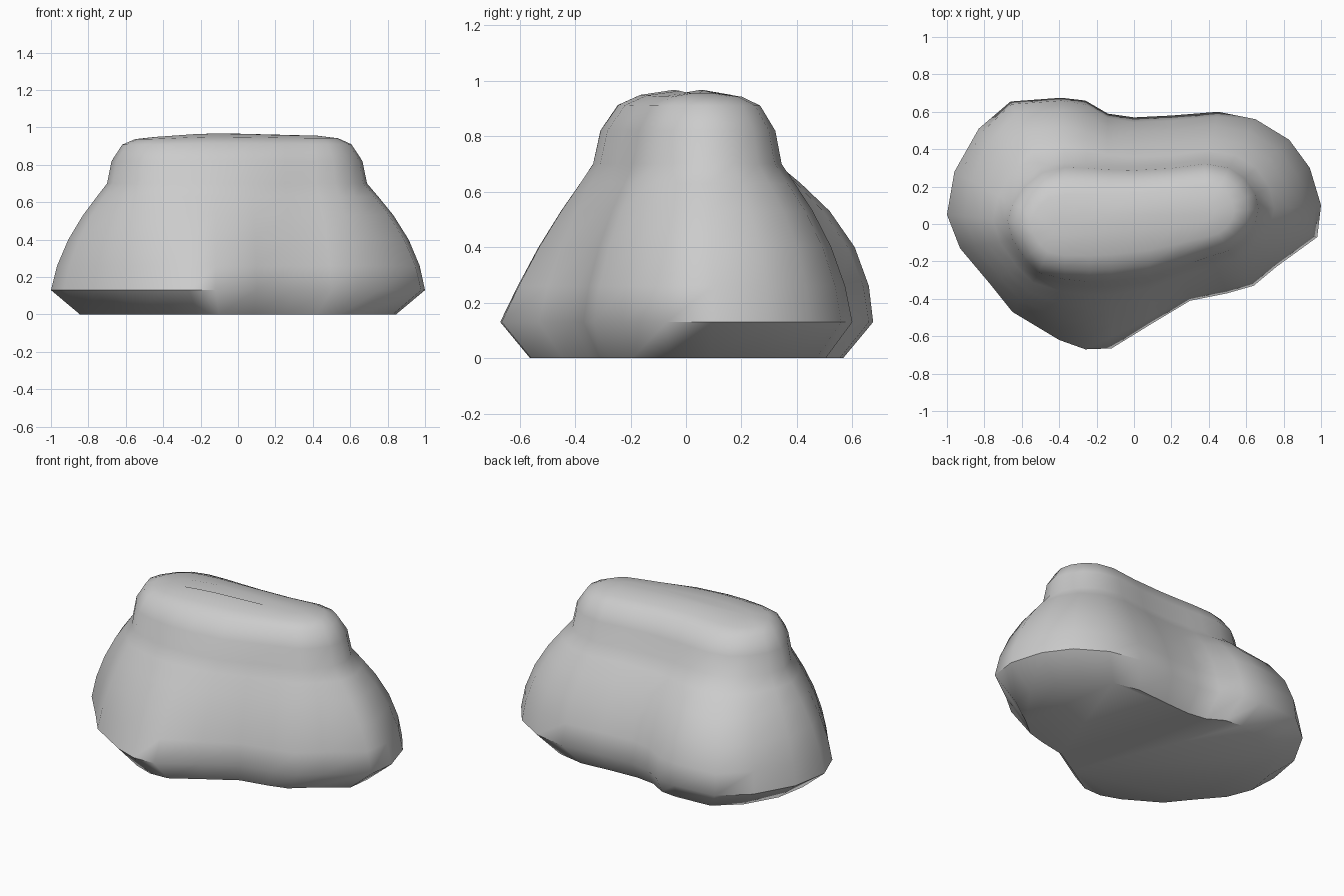
import bpy, bmesh, math

if "Cube" in bpy.data.objects:
    bpy.data.objects.remove(bpy.data.objects["Cube"])

# Widest outline (near the ground) and matching neck outline, counterclockwise from +x
BASE = [(1, .1), (.94, .3), (.83, .45), (.65, .56), (.45, .6), (.2, .58), (0, .57),
        (-.14, .59), (-.26, .66), (-.39, .675), (-.66, .655), (-.83, .51), (-.96, .28),
        (-1, .05), (-.93, -.13), (-.77, -.32), (-.65, -.47), (-.4, -.62), (-.26, -.67),
        (-.12, -.665), (.1, -.53), (.3, -.41), (.5, -.37), (.64, -.33), (.76, -.23), (.98, -.07)]
NECK = [(.69, .08), (.67, .17), (.61, .26), (.52, .32), (.38, .345), (.2, .32), (0, .31),
        (-.14, .315), (-.25, .325), (-.37, .33), (-.5, .3), (-.6, .22), (-.67, .12),
        (-.7, .02), (-.67, -.09), (-.6, -.2), (-.52, -.28), (-.37, -.32), (-.24, -.335),
        (-.12, -.335), (.08, -.31), (.25, -.25), (.42, -.19), (.52, -.16), (.6, -.1), (.67, -.01)]


def mix(a, b, t):
    return (a[0] + (b[0] - a[0]) * t, a[1] + (b[1] - a[1]) * t)


def bump(p, cx, cy, r):
    return math.exp(-((p[0] - cx) ** 2 + (p[1] - cy) ** 2) / r ** 2)


def spine(p):
    x = max(-.4, min(.38, p[0]))
    return (x, .02 + .1 * x)


rings = []
# Undercut foot
rings.append([(x * .845, y * .84, 0) for x, y in BASE])
# Flared skirt: fuller shelf at the back left, steeper slope at the front lobe
for z, f in [(.13, 0), (.26, .11), (.40, .31), (.53, .57), (.63, .82), (.70, 1)]:
    ring = []
    for b, n in zip(BASE, NECK):
        e = 1 + .5 * bump(b, -.55, .65, .35) + .15 * bump(b, .9, .4, .4) - .25 * bump(b, -.2, -.66, .4)
        ring.append((*mix(b, n, f ** e), z))
    rings.append(ring)
# Rounded crown shrinking towards a central spine
for z, t in [(.82, .08), (.91, .27), (.942, .5), (.955, .85)]:
    ring = []
    for n in NECK:
        x, y = mix(n, spine(n), t)
        ring.append((x, y, z + t * (.015 * bump((x, 0), -.1, 0, .3) - .012 * bump((x, 0), -.5, 0, .2))))
    rings.append(ring)

bm = bmesh.new()
loops = [[bm.verts.new(p) for p in r] for r in rings]
count = len(BASE)
for lo, hi in zip(loops, loops[1:]):
    for i in range(count):
        j = (i + 1) % count
        bm.faces.new((lo[i], lo[j], hi[j], hi[i]))
bm.faces.new(loops[-1])
bm.faces.new(loops[0][::-1])
bmesh.ops.recalc_face_normals(bm, faces=bm.faces)
for f in bm.faces:
    f.smooth = True
mesh = bpy.data.meshes.new("boulder")
bm.to_mesh(mesh)
bm.free()
boulder = bpy.data.objects.new("boulder", mesh)
bpy.context.collection.objects.link(boulder)
bpy.context.view_layer.objects.active = boulder
boulder.select_set(True)
bpy.ops.object.shade_smooth_by_angle(angle=math.radians(50))
